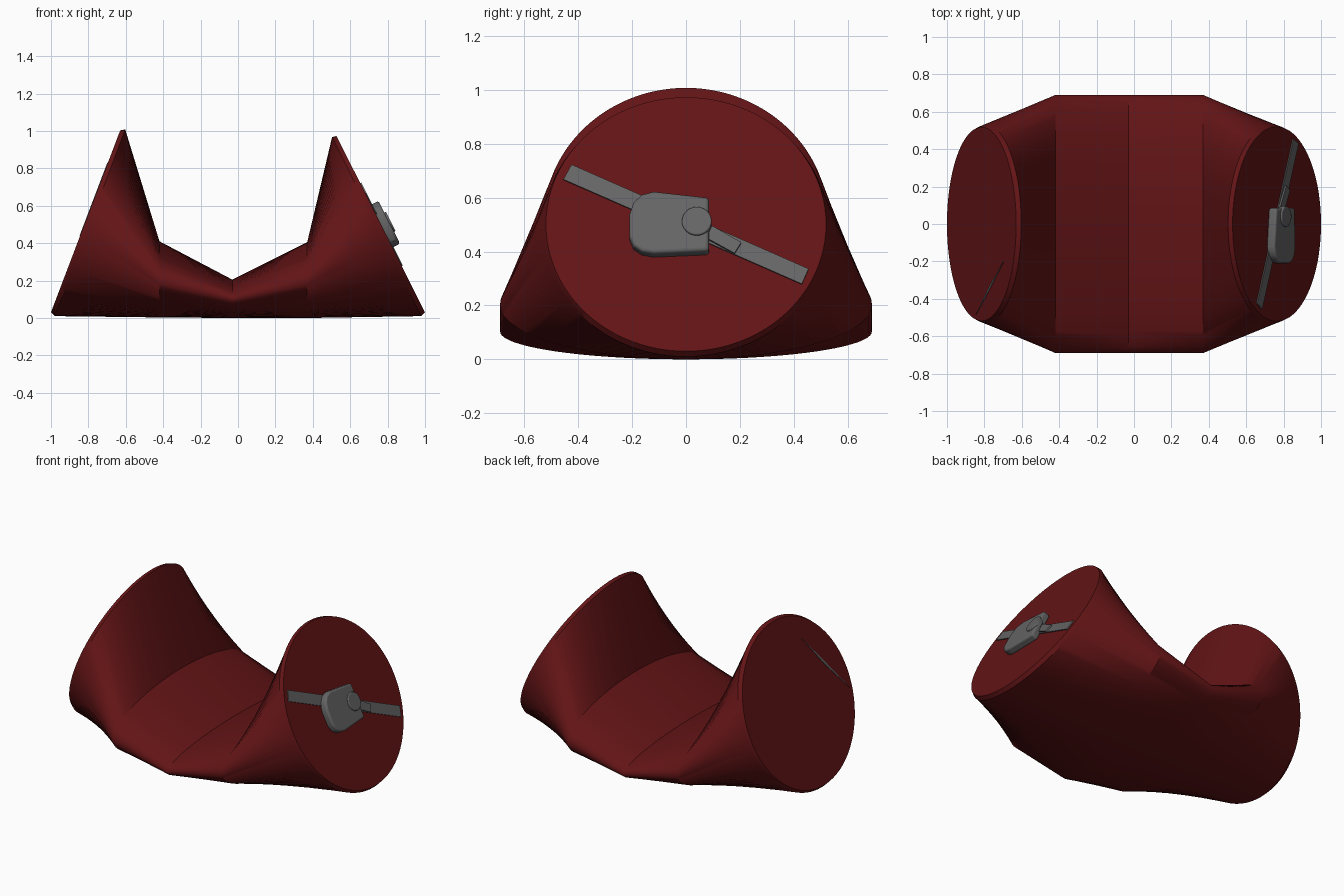
import bpy, bmesh, math
from mathutils import Vector

if "Cube" in bpy.data.objects:
    bpy.data.objects.remove(bpy.data.objects["Cube"])

N = 96


def material(name, rgb):
    m = bpy.data.materials.new(name)
    m.diffuse_color = (*rgb, 1)
    m.use_nodes = True
    m.node_tree.nodes["Principled BSDF"].inputs["Base Color"].default_value = m.diffuse_color
    return m


RED = material("dark_red", (0.125, 0.007, 0.008))
GREY = material("dark_grey", (0.13, 0.13, 0.13))


def finish(bm, name, mat, bevel=0, angle=30):
    bmesh.ops.recalc_face_normals(bm, faces=bm.faces[:])
    me = bpy.data.meshes.new(name)
    bm.to_mesh(me)
    bm.free()
    me.materials.append(mat)
    ob = bpy.data.objects.new(name, me)
    bpy.context.collection.objects.link(ob)
    if bevel:
        b = ob.modifiers.new("bevel", 'BEVEL')
        b.width, b.segments, b.limit_method = bevel, 3, 'ANGLE'
        b.angle_limit = math.radians(50)
    bpy.ops.object.select_all(action='DESELECT')
    ob.select_set(True)
    bpy.context.view_layer.objects.active = ob
    bpy.ops.object.shade_smooth_by_angle(angle=math.radians(angle))
    return ob


# Body: ellipses lofted along x; each is (bottom x, bottom z, top x, top z, half width)
sections = [
    (-1.0, 0.03, -0.63, 1.003, 0.518),
    (-0.98, 0.01, -0.603, 1.008, 0.53),
    (-0.42, 0.003, -0.42, 0.41, 0.69),
    (-0.03, 0.0, -0.03, 0.205, 0.69),
    (0.37, 0.0, 0.37, 0.405, 0.69),
    (0.98, 0.01, 0.503, 0.967, 0.53),
    (1.0, 0.03, 0.527, 0.973, 0.52),
]
bm = bmesh.new()
rings = []
for bx, bz, tx, tz, hw in sections:
    c = Vector(((bx + tx) / 2, 0, (bz + tz) / 2))
    up = Vector(((tx - bx) / 2, 0, (tz - bz) / 2))
    ring = []
    for i in range(N):
        t = 2 * math.pi * i / N
        ring.append(bm.verts.new(c + up * math.sin(t) + Vector((0, hw * math.cos(t), 0))))
    rings.append(ring)
for a, b in zip(rings, rings[1:]):
    for i in range(N):
        j = (i + 1) % N
        bm.faces.new((a[i], a[j], b[j], b[i]))
bm.faces.new(rings[0])
bm.faces.new(rings[-1])
finish(bm, "body", RED)


# Plates lying on an end disc, outlined as seen from the side (y, z)
def plate(name, outline, w0, w1, bx=1.0, bz=0.03, tx=0.527, tz=0.973, bevel=0):
    up = Vector((tx - bx, 0, tz - bz)).normalized()
    normal = Vector((up.z, 0, -up.x))
    if bx < 0:
        normal = -normal
    c = Vector(((bx + tx) / 2, 0, (bz + tz) / 2))
    bm = bmesh.new()
    loops = []
    for w in (w0, w1):
        shift = normal.z * (w0 + w1) / 2
        loops.append([bm.verts.new(c + Vector((0, y, 0)) + up * ((z - c.z - shift) / up.z) + normal * w)
                      for y, z in outline])
    n = len(outline)
    for i in range(n):
        j = (i + 1) % n
        bm.faces.new((loops[0][i], loops[0][j], loops[1][j], loops[1][i]))
    bm.faces.new(loops[0])
    bm.faces.new(loops[1])
    return finish(bm, name, GREY, bevel)


# Strap across the right disc
plate("strap", [(-0.455, 0.665), (-0.425, 0.72), (0.455, 0.333), (0.43, 0.277)], -0.01, 0.006)

# Clasp body with rounded left end
plate("clasp", [(0.085, 0.592), (-0.12, 0.615), (-0.165, 0.603), (-0.195, 0.575), (-0.21, 0.53),
                (-0.21, 0.45), (-0.195, 0.415), (-0.165, 0.394), (-0.12, 0.386), (0.085, 0.395)],
      -0.005, 0.045, bevel=0.012)

# Round button on the clasp
plate("button", [(0.04 + 0.055 * math.cos(k * math.pi / 16), 0.508 + 0.052 * math.sin(k * math.pi / 16))
                 for k in range(32)], 0.02, 0.054, bevel=0.005)

# Tongue leaving the clasp
plate("tongue", [(0.07, 0.498), (0.1, 0.49), (0.205, 0.43), (0.18, 0.39), (0.07, 0.45)], -0.005, 0.016)

# Sliver of strap showing on the left disc
plate("left_strap", [(-0.485, 0.44), (-0.34, 0.645), (-0.2, 0.83), (-0.33, 0.632)], -0.01, 0.003,
      bx=-1.0, bz=0.03, tx=-0.63, tz=1.003)
